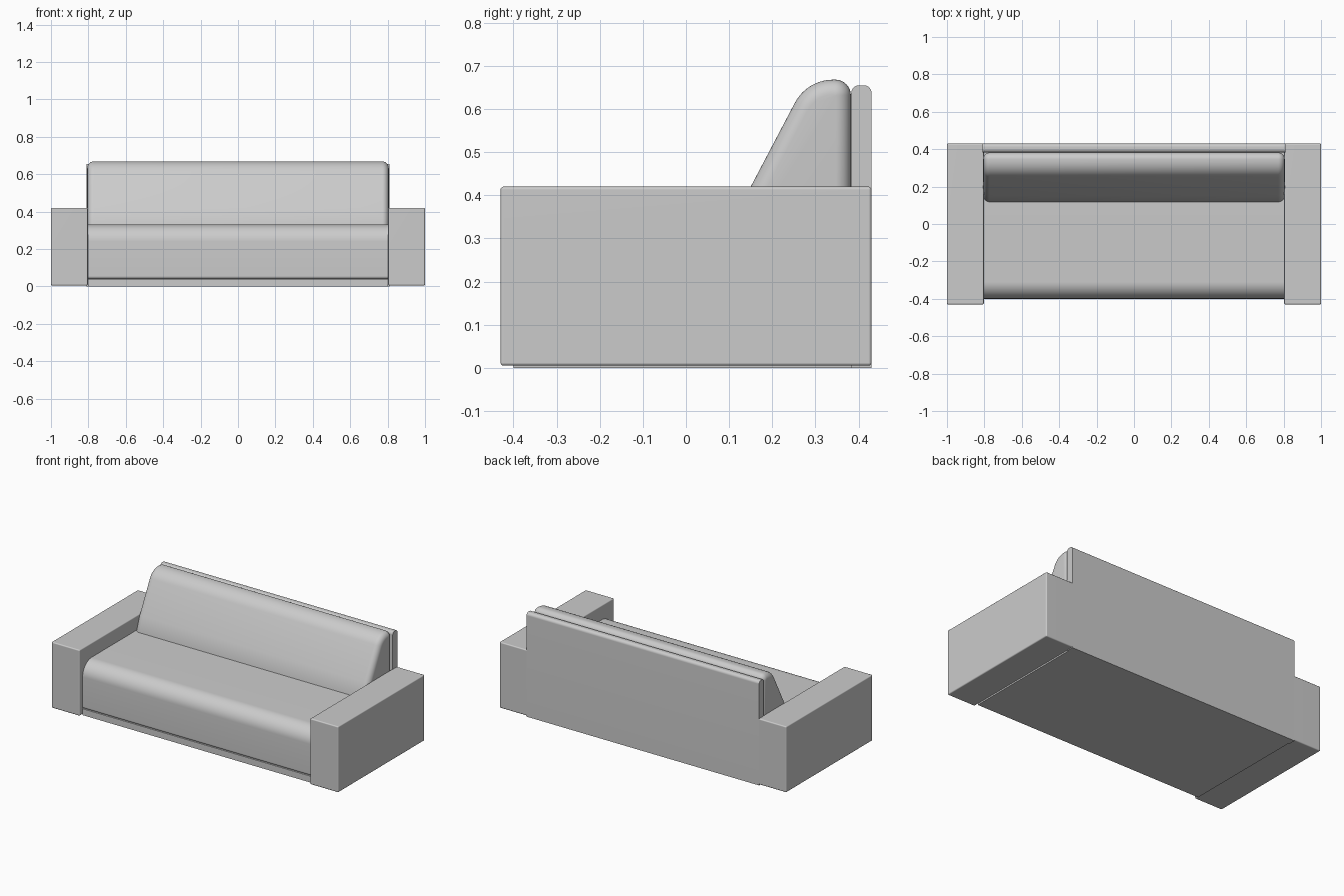
import bpy, bmesh, math
from mathutils import Vector

if "Cube" in bpy.data.objects:
    bpy.data.objects.remove(bpy.data.objects["Cube"])


def fillet(corners, steps=10):
    """Round each (y, z, radius) corner of a closed clockwise profile."""
    out, n = [], len(corners)
    for i, (y, z, r) in enumerate(corners):
        p = Vector((y, z))
        if r == 0:
            out.append(p)
            continue
        a = (Vector(corners[i - 1][:2]) - p).normalized()
        b = (Vector(corners[(i + 1) % n][:2]) - p).normalized()
        half = a.angle(b) / 2
        centre = p + (a + b).normalized() * r / math.sin(half)
        start = p + a * r / math.tan(half) - centre
        end = p + b * r / math.tan(half) - centre
        for k in range(steps + 1):
            d = start.lerp(end, k / steps).normalized() * r
            out.append(centre + d)
    return out


def inset(pts, d):
    """Move a clockwise profile inwards by d."""
    out, n = [], len(pts)
    for i, p in enumerate(pts):
        e1 = (p - pts[i - 1]).normalized()
        e2 = (pts[(i + 1) % n] - p).normalized()
        n1, n2 = Vector((e1.y, -e1.x)), Vector((e2.y, -e2.x))
        out.append(p + (n1 + n2) * d / (1 + n1.dot(n2)))
    return out


def sweep(name, corners, half, end_r=0.0, steps=8):
    """Extrude a profile along x, with ends rounded by end_r."""
    pts = fillet(corners)
    ends = [(half, 0.0)]
    if end_r:
        ends = []
        for k in range(steps + 1):
            t = math.pi / 2 * k / steps
            ends.append((half - end_r + end_r * math.sin(t), end_r * (1 - math.cos(t))))
    stations = [(-x, d) for x, d in reversed(ends)] + ends
    bm = bmesh.new()
    rings = [[bm.verts.new((x, p.x, p.y)) for p in inset(pts, d)] for x, d in stations]
    n = len(pts)
    for r1, r2 in zip(rings, rings[1:]):
        for i in range(n):
            j = (i + 1) % n
            bm.faces.new((r1[i], r1[j], r2[j], r2[i]))
    bm.faces.new(rings[0])
    bm.faces.new(rings[-1][::-1])
    return finish(name, bm)


def box(name, lo, hi, bevel):
    bm = bmesh.new()
    bmesh.ops.create_cube(bm, size=1)
    for v in bm.verts:
        v.co = [l + (c + 0.5) * (h - l) for c, l, h in zip(v.co, lo, hi)]
    if bevel:
        bmesh.ops.bevel(bm, geom=bm.edges[:], offset=bevel, segments=3,
                        profile=0.5, affect='EDGES')
    return finish(name, bm)


def finish(name, bm):
    bmesh.ops.recalc_face_normals(bm, faces=bm.faces[:])
    me = bpy.data.meshes.new(name)
    bm.to_mesh(me)
    bm.free()
    ob = bpy.data.objects.new(name, me)
    bpy.context.collection.objects.link(ob)
    bpy.ops.object.select_all(action='DESELECT')
    ob.select_set(True)
    bpy.context.view_layer.objects.active = ob
    bpy.ops.object.shade_smooth_by_angle(angle=math.radians(35))
    return ob


# armrests, mirrored across x, with flat-looking sides
arm = box("armrest", (0.803, -0.43, 0.005), (1.0, 0.43, 0.42), 0.007)
arm.modifiers.new("Mirror", 'MIRROR')
arm.modifiers.new("Flat sides", 'WEIGHTED_NORMAL').keep_sharp = True

# plinth under the seat
box("base", (-0.803, -0.40, 0.0), (0.803, 0.40, 0.04), 0)

# seat with a rounded front edge
sweep("seat", [(-0.40, 0.04, 0.015), (-0.40, 0.33, 0.09), (0.385, 0.33, 0), (0.385, 0.04, 0)], 0.803)

# thin back panel
sweep("back_panel", [(0.383, 0.0, 0), (0.383, 0.655, 0.018), (0.43, 0.655, 0.018), (0.43, 0.0, 0)], 0.81)

# leaning back cushion with rounded ends
sweep("back_cushion", [(0.118, 0.28, 0), (0.118, 0.33, 0), (0.15, 0.42, 0), (0.2805, 0.668, 0.1),
                       (0.382, 0.668, 0.036), (0.382, 0.28, 0)], 0.806, 0.035)
